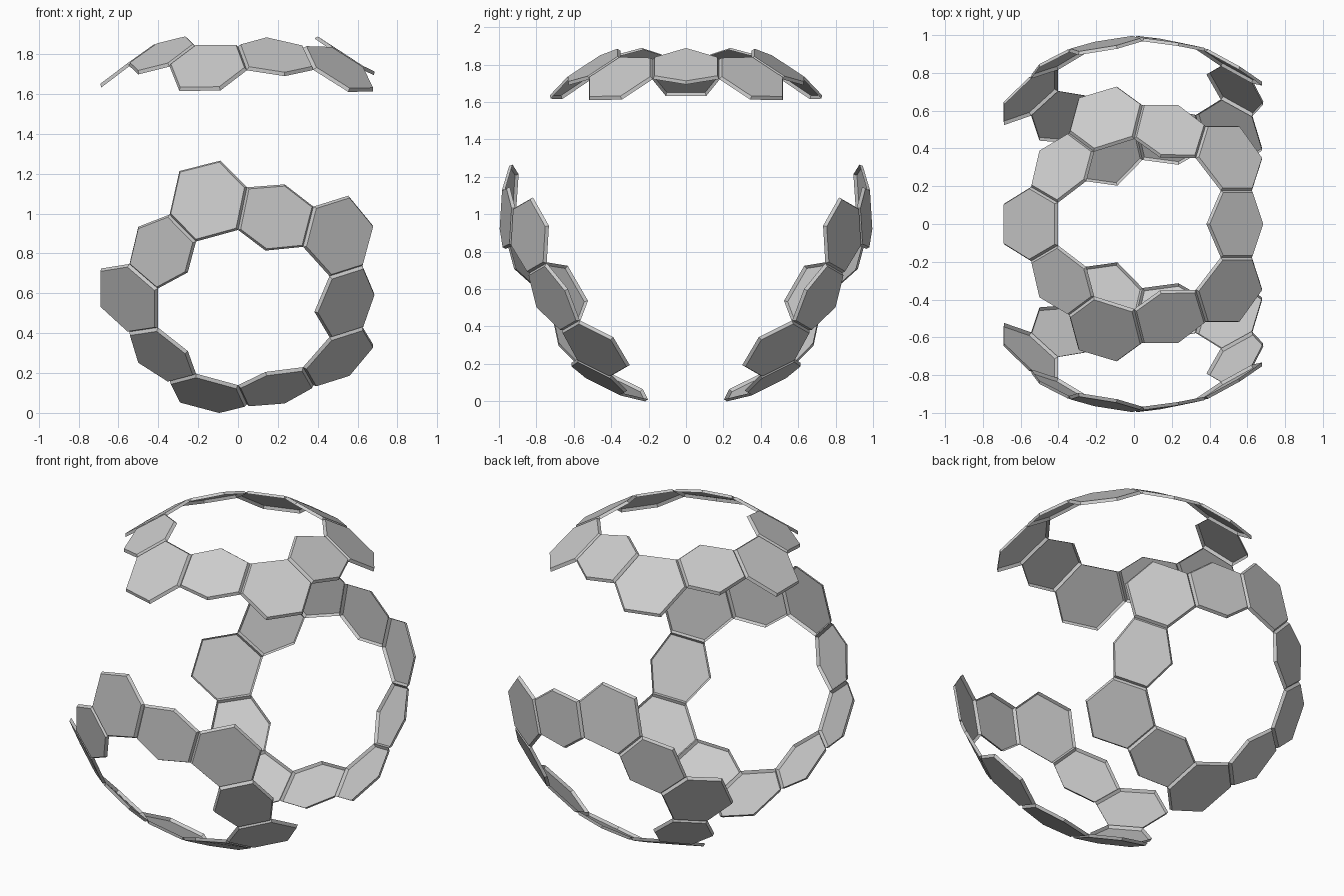
import bpy, bmesh
from math import radians
from mathutils import Vector, Matrix

if "Cube" in bpy.data.objects:
    bpy.data.objects.remove(bpy.data.objects["Cube"])

CENTRE = Vector((0.025, 0, 0.965))   # centre of the underlying sphere
DEPTH, RIM = 0.982, 0.014            # sunk rim radius and bevel width

# Half of one ring seen along its axis: hexagon corners (x, y)
END_A = [(-.70, .11), (-.555, .20), (-.41, .115)]
END_B = [(.695, 0), (.635, .18), (.467, .18), (.39, 0)]
SIDE = [
    [(-.555, .20), (-.51, .395), (-.35, .49), (-.215, .39), (-.257, .232), (-.41, .115)],
    [(-.35, .49), (-.30, .675), (-.09, .738), (.045, .64), (0, .458), (-.215, .39)],
    [(.045, .64), (.238, .64), (.385, .527), (.332, .355), (.14, .358), (0, .458)],
    [(.385, .527), (.563, .527), (.69, .35), (.635, .18), (.467, .18), (.332, .355)],
]


def mirror(pts):
    return [(x, -y) for x, y in reversed(pts)]


def on_sphere(p):
    x, y = p[0] - CENTRE.x, p[1]
    return Vector((x, y, (1 - x * x - y * y) ** 0.5))


def add_panel(bm, pts):
    """Flat hexagon plate with a bevelled, sunken rim."""
    outer = [on_sphere(p) for p in pts]
    mid = sum(outer, Vector()) / len(outer)
    size = sum((p - mid).length for p in outer) / len(outer)
    top = [bm.verts.new(p.lerp(mid, RIM / size)) for p in outer]
    low = [bm.verts.new(p * DEPTH) for p in outer]
    bm.faces.new(top)
    n = len(pts)
    for i in range(n):
        j = (i + 1) % n
        bm.faces.new((top[i], low[i], low[j], top[j]))


def make_ring(name, angle):
    bm = bmesh.new()
    hexes = SIDE + [mirror(h) for h in SIDE]
    hexes += [END_A + mirror(END_A), END_B + mirror(END_B[1:3])]
    for h in hexes:
        add_panel(bm, h)
    bmesh.ops.remove_doubles(bm, verts=bm.verts, dist=0.0005)
    bmesh.ops.recalc_face_normals(bm, faces=bm.faces)
    for f in bm.faces:
        if f.normal.dot(f.calc_center_median()) < 0:
            f.normal_flip()
    bm.transform(Matrix.Translation(CENTRE) @ Matrix.Rotation(radians(angle), 4, 'X'))
    me = bpy.data.meshes.new(name)
    bm.to_mesh(me)
    bm.free()
    ob = bpy.data.objects.new(name, me)
    bpy.context.collection.objects.link(ob)


# Three identical hexagon rings spaced evenly around the x axis
for ring_name, turn in (("top_ring", 0), ("front_ring", 120), ("back_ring", 240)):
    make_ring(ring_name, turn)
